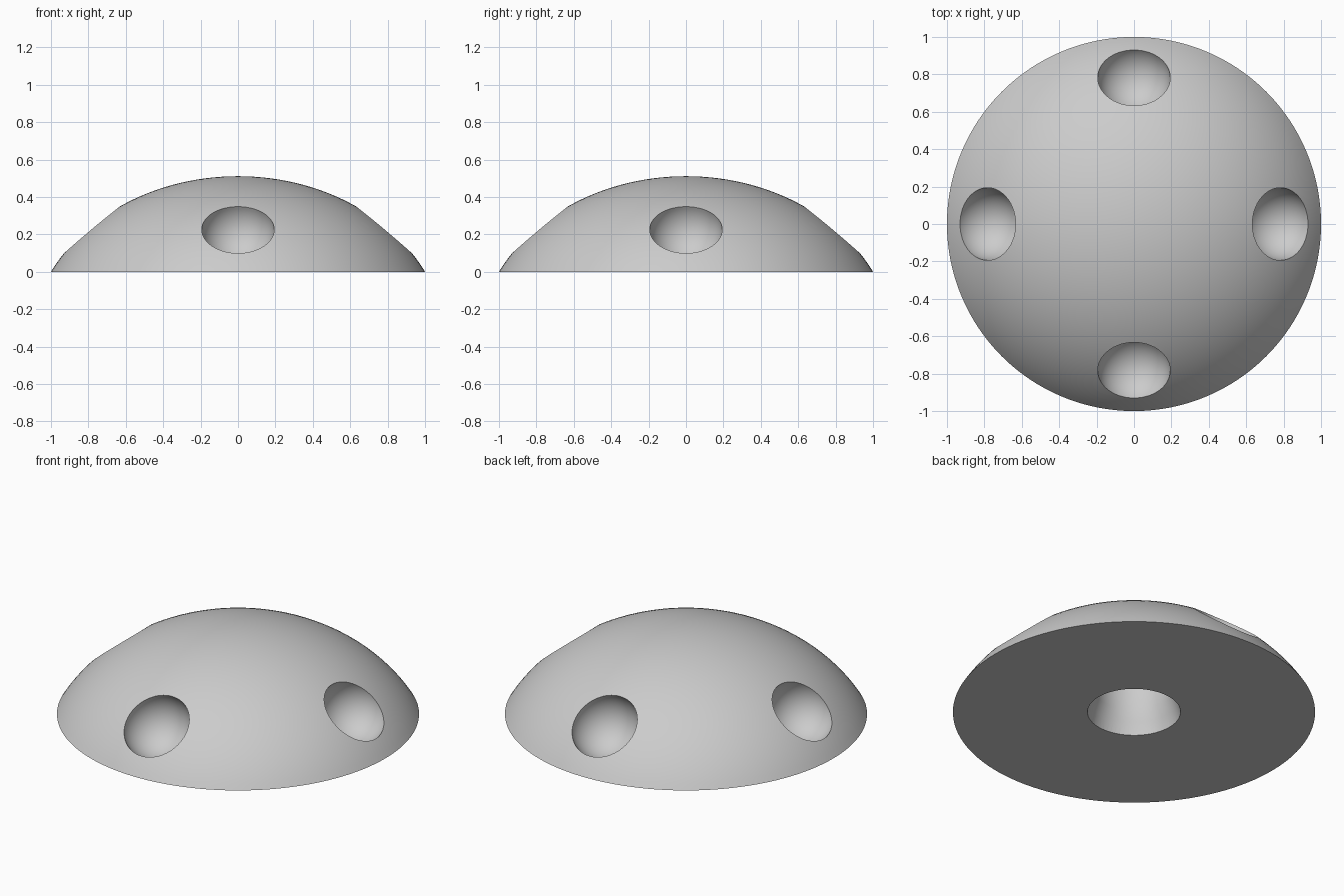
import bpy, bmesh, math
from mathutils import Matrix, Vector

cube = bpy.data.objects.get("Cube")
if cube:
    bpy.data.objects.remove(cube, do_unlink=True)

grey = bpy.data.materials.new("plain grey")
grey.use_nodes = True
COLOUR = (0.6, 0.6, 0.6, 1)
grey.diffuse_color = COLOUR
grey.node_tree.nodes["Principled BSDF"].inputs["Base Color"].default_value = COLOUR


def finish(name, bm):
    bmesh.ops.remove_doubles(bm, verts=bm.verts, dist=1e-5)
    bmesh.ops.recalc_face_normals(bm, faces=bm.faces)
    mesh = bpy.data.meshes.new(name)
    bm.to_mesh(mesh)
    bm.free()
    mesh.materials.append(grey)
    obj = bpy.data.objects.new(name, mesh)
    bpy.context.collection.objects.link(obj)
    return obj


def lathe(name, profile, steps):
    """Revolve (radius, height) points around z."""
    bm = bmesh.new()
    verts = [bm.verts.new((r, 0, z)) for r, z in profile]
    edges = [bm.edges.new(pair) for pair in zip(verts, verts[1:])]
    bmesh.ops.spin(bm, geom=verts + edges, cent=(0, 0, 0), axis=(0, 0, 1),
                   angle=math.tau, steps=steps, use_duplicate=False)
    return finish(name, bm)


def carve(target, cutter):
    cutter.hide_render = True
    mod = target.modifiers.new("carve", 'BOOLEAN')
    mod.operation = 'DIFFERENCE'
    mod.solver = 'EXACT'
    mod.object = cutter
    bpy.context.view_layer.objects.active = target
    bpy.ops.object.modifier_apply(modifier=mod.name)
    bpy.data.objects.remove(cutter, do_unlink=True)


# Flattened dome: upper part of an ellipsoid whose centre lies below the base
A, C, DROP = 1.118, 0.924, 0.413
start = math.asin(DROP / C)
N = 28
profile = [(0, 0)]
for i in range(N):
    t = start + (math.pi / 2 - start) * i / N
    profile.append((A * math.cos(t), max(0, C * math.sin(t) - DROP)))
profile.append((0, C - DROP))
dome = lathe("dome_body", profile, 128)

# Four round bowls sunk into the sloping side
for k in range(4):
    a = math.radians(90 * k)
    centre = Vector((0.781 * math.cos(a), 0.781 * math.sin(a), 0.223))
    bm = bmesh.new()
    tilt = Matrix.Rotation(a, 4, 'Z') @ Matrix.Rotation(math.radians(40.6), 4, 'Y')
    bmesh.ops.create_uvsphere(bm, u_segments=64, v_segments=32, radius=0.194,
                              matrix=Matrix.Translation(centre) @ tilt)
    carve(dome, finish("bowl_cutter", bm))

# Socket in the underside, tapering to a straight bore
carve(dome, lathe("socket_cutter", [(0, -0.05), (0.272, -0.05), (0.257, 0), (0.24, 0.075),
                                    (0.216, 0.14), (0.216, 0.30), (0, 0.30)], 64))

# Narrow keyway along the socket wall
bm = bmesh.new()
bmesh.ops.create_cube(bm, size=1, matrix=Matrix.Translation((0.19, -0.01, 0.155))
                      @ Matrix.Diagonal((0.12, 0.07, 0.28, 1)))
carve(dome, finish("keyway_cutter", bm))

# Smooth shading with crisp rims
bpy.ops.object.select_all(action='DESELECT')
dome.select_set(True)
bpy.context.view_layer.objects.active = dome
bpy.ops.object.shade_smooth_by_angle(angle=math.radians(30))
